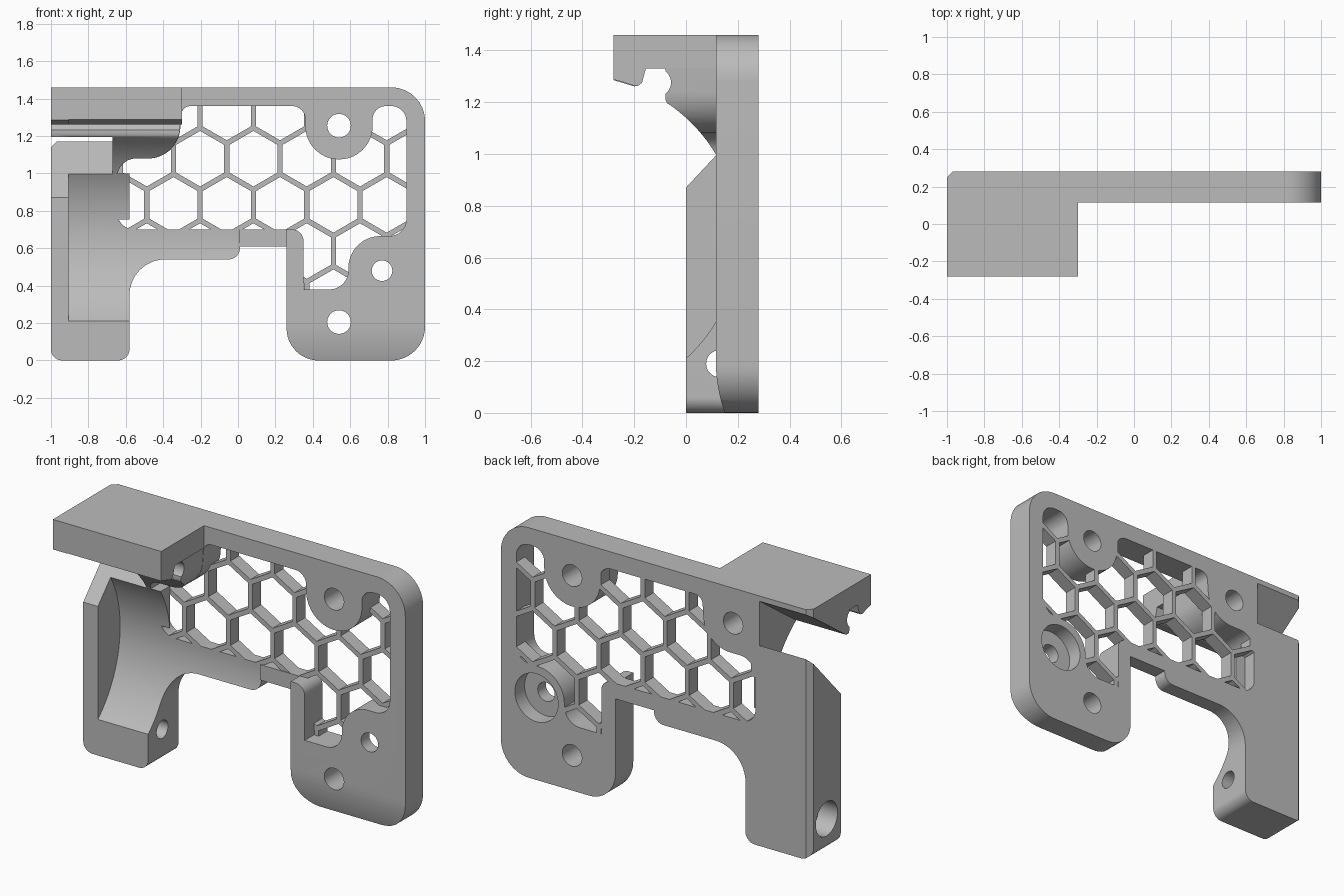
import bpy, bmesh, math
from mathutils import Vector

cube = bpy.data.objects.get("Cube")
if cube:
    bpy.data.objects.remove(cube, do_unlink=True)

grey = bpy.data.materials.new("plain grey")
grey.use_nodes = True
GREY = (0.5, 0.5, 0.5, 1)
grey.diffuse_color = GREY
grey.node_tree.nodes["Principled BSDF"].inputs["Base Color"].default_value = GREY


def rounded(corners, steps=10):
    """Outline from corners (u, v[, radius]) with filleted corners."""
    out = []
    for i, c in enumerate(corners):
        p = Vector(c[:2])
        r = c[2] if len(c) > 2 else 0
        if not r:
            out.append(p)
            continue
        d1 = (Vector(corners[i - 1][:2]) - p).normalized()
        d2 = (Vector(corners[(i + 1) % len(corners)][:2]) - p).normalized()
        half = d1.angle(d2) / 2
        t = r / math.tan(half)
        c0 = p + (d1 + d2).normalized() * r / math.sin(half)
        a, b = p + d1 * t - c0, p + d2 * t - c0
        for k in range(steps + 1):
            out.append(c0 + a.lerp(b, k / steps).normalized() * r)
    return out


def ring(u, v, r, n=48, turn=0.0):
    return [(u + r * math.cos(turn + math.tau * i / n),
             v + r * math.sin(turn + math.tau * i / n)) for i in range(n)]


def prism(name, outlines, axis, lo, hi):
    """Extrude one or more outlines along an axis from lo to hi."""
    place = {"x": lambda u, v, w: (w, u, v),
             "y": lambda u, v, w: (u, w, v),
             "z": lambda u, v, w: (u, v, w)}[axis]
    if not isinstance(outlines[0][0], (tuple, list, Vector)):
        outlines = [outlines]
    bm = bmesh.new()
    for pts in outlines:
        a = [bm.verts.new(place(u, v, lo)) for u, v in pts]
        b = [bm.verts.new(place(u, v, hi)) for u, v in pts]
        bm.faces.new(a)
        bm.faces.new(b[::-1])
        for i in range(len(a)):
            j = (i + 1) % len(a)
            bm.faces.new((a[j], a[i], b[i], b[j]))
    bmesh.ops.recalc_face_normals(bm, faces=bm.faces[:])
    mesh = bpy.data.meshes.new(name)
    bm.to_mesh(mesh)
    bm.free()
    mesh.materials.append(grey)
    ob = bpy.data.objects.new(name, mesh)
    bpy.context.collection.objects.link(ob)
    return ob


def combine(target, tool, operation):
    """Apply a boolean and drop the tool object."""
    mod = target.modifiers.new("combine", "BOOLEAN")
    mod.operation, mod.solver, mod.object = operation, "EXACT", tool
    graph = bpy.context.evaluated_depsgraph_get()
    mesh = bpy.data.meshes.new_from_object(target.evaluated_get(graph))
    target.modifiers.clear()
    target.data = mesh
    bpy.data.objects.remove(tool, do_unlink=True)


FRONT, BACK = 0.115, 0.28

# Flat plate: outer edge, then the edge of the window
outer = [(0.01, 0.70), (0.01, 0.54, 0.06), (-0.58, 0.54, 0.19), (-0.58, 0, 0.06),
         (-1, 0, 0.06), (-1, 1.46), (1, 1.46, 0.18), (1, 0, 0.18),
         (0.26, 0, 0.17), (0.26, 0.70)]
window = [(0.35, 0.70, 0.06), (0.35, 0.38), (0.59, 0.38, 0.1), (0.59, 0.665, 0.17),
          (0.90, 0.665, 0.09), (0.90, 1.36, 0.08), (0.72, 1.36, 0.07),
          (0.72, 1.075, 0.178), (0.36, 1.075, 0.178), (0.36, 1.36, 0.07),
          (-0.30, 1.36, 0.05), (-0.32, 1.08, 0.17), (-0.645, 1.08, 0.1),
          (-0.645, 0.70, 0.09)]
body = prism("bracket_body", rounded(outer + window), "y", FRONT, BACK)

# Thicker leg
leg = prism("leg", rounded([(-1, 0, 0.06), (-0.58, 0, 0.06), (-0.58, 1.0), (-1, 1.0)]),
            "y", 0, 0.2)
combine(body, leg, "UNION")

# Overhanging block with a hooked lip
block = prism("top_block", [(-0.28, 1.46), (0.2, 1.46), (0.2, 1.33), (-0.155, 1.33),
                            (-0.17, 1.275), (-0.185, 1.263), (-0.2, 1.261),
                            (-0.28, 1.285)], "x", -1, -0.3)
combine(body, block, "UNION")

# Jaw under the block, trimmed to the rounded window edge
jaw = prism("jaw", [(-0.08, 1.36), (-0.08, 1.21), (-0.07, 1.19), (0.1, 1.0),
                    (0.2, 0.98), (0.2, 1.36)], "x", -1, -0.25)
trim = prism("jaw_trim", rounded([(-1.1, 1.4), (-0.3, 1.4), (-0.32, 1.08, 0.17),
                                  (-0.645, 1.08, 0.1), (-0.645, 0.9), (-1.1, 0.9)]),
             "y", -0.5, 0.5)
combine(jaw, trim, "INTERSECT")
combine(body, jaw, "UNION")

# Sloped slot between jaw and leg
cuts = [prism("slot", [(-0.1, 0.763), (0.4, 1.299), (0.4, 1.514), (-0.05, 1.195),
                       (-0.12, 1.195)], "x", -1.1, -0.67),
        # large round hollow and the small rod groove
        prism("hollow", ring(-0.424, 0.675, 0.629, 128), "x", -0.905, 0.15),
        prism("groove", ring(-0.112, 1.276, 0.054), "x", -1.1, -0.2),
        # chamfer on the rear upright edge
        prism("chamfer", [(-1.05, 0.2), (-1.0, 0.25), (-0.97, 0.28), (-0.92, 0.33),
                          (-1.05, 0.33)], "z", -0.1, 1.6)]
# Curved relief at the foot of the wide side
sweep = [(FRONT + 0.875 * (0.025 * i) ** 2, 0.2 - 0.025 * i) for i in range(10)]
cuts.append(prism("foot_relief", sweep + [(0, -0.025), (0, 0.2)], "x", 0.2, 1.1))

# Screw holes and counterbores: axis, centre, radius, start, end
for axis, u, v, r, lo, hi in [
        ("y", 0.54, 1.255, 0.063, 0, 0.4),
        ("y", 0.54, 0.205, 0.063, 0, 0.4),
        ("y", 0.77, 0.48, 0.055, 0, 0.4),
        ("y", 0.77, 0.48, 0.14, 0.19, 0.4),
        ("y", -0.5, 1.255, 0.063, 0, 0.4),
        ("x", 0.13, 0.19, 0.052, -1.1, -0.5),
        ("x", 0.13, 0.19, 0.1, -1.1, -0.88)]:
    cuts.append(prism("hole", ring(u, v, r), axis, lo, hi))
for cutter in cuts:
    combine(body, cutter, "DIFFERENCE")

# Honeycomb grille filling the window
grille = prism("honeycomb_grille", rounded(window), "y", 0.2, BACK)
PITCH, WALL = 0.285, 0.028
cells = []
for row in range(-1, 5):
    for col in range(-6, 3):
        cells.append(ring(0.51 + PITCH * (col + 0.5 + 0.5 * (row % 2)),
                          0.585 + PITCH * row * math.sqrt(3) / 2,
                          (PITCH - WALL) / math.sqrt(3), 6, math.pi / 6))
combine(grille, prism("cells", cells, "y", 0.1, 0.4), "DIFFERENCE")

# Thin bar bridging the gap below the grille
bridge = prism("bridge_bar", [(0.005, 0.61), (0.265, 0.61), (0.265, 0.70), (0.005, 0.70)],
               "y", 0.195, BACK)

for ob in (body, grille, bridge):
    bpy.ops.object.select_all(action="DESELECT")
    ob.select_set(True)
    bpy.context.view_layer.objects.active = ob
    bpy.ops.object.shade_smooth_by_angle(angle=math.radians(30))
